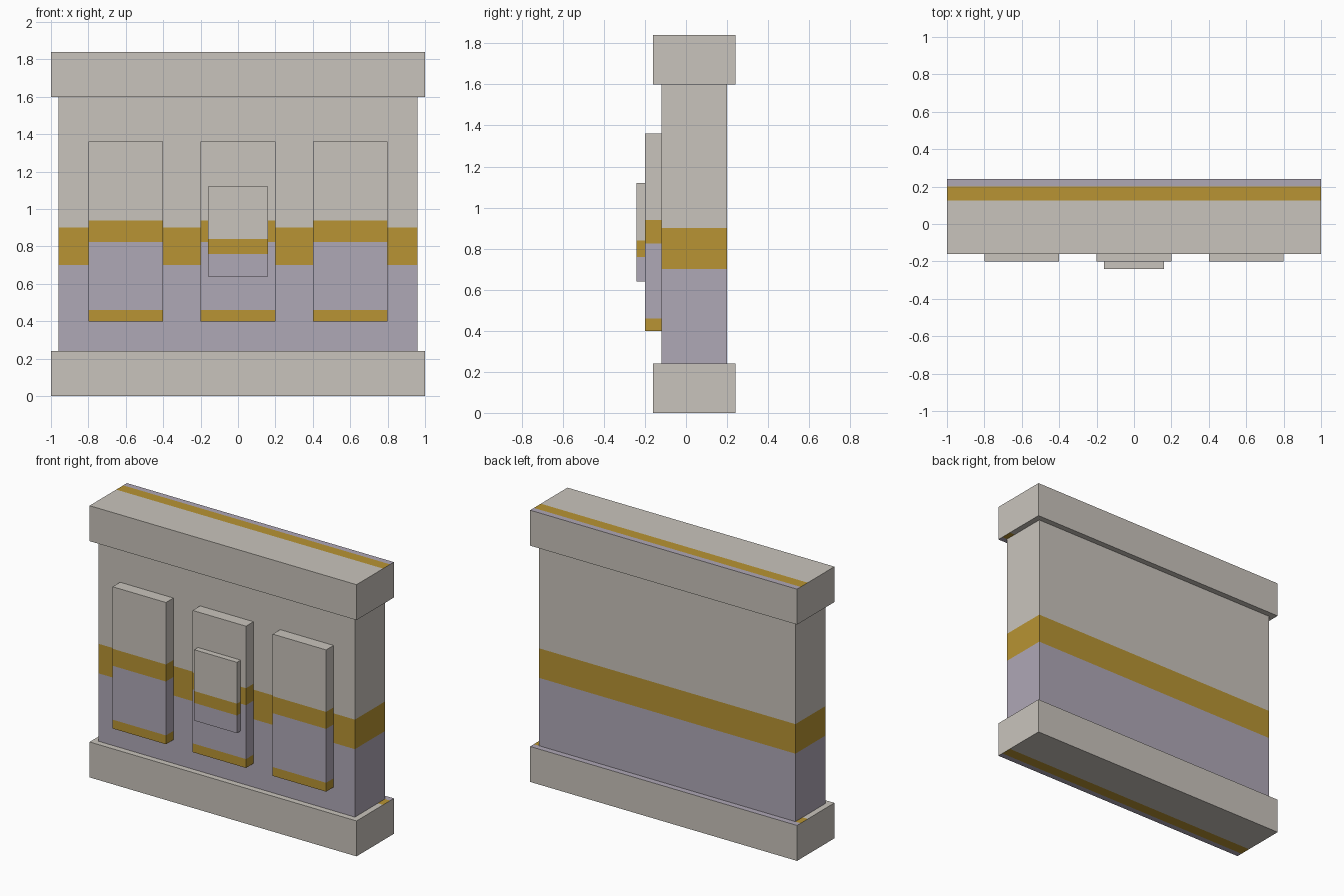
import bpy
import bmesh
from mathutils import Vector

cube = bpy.data.objects.get("Cube")
if cube:
    bpy.data.objects.remove(cube, do_unlink=True)


def make_material(name, rgb):
    mat = bpy.data.materials.new(name)
    mat.use_nodes = True
    mat.diffuse_color = (*rgb, 1)
    mat.node_tree.nodes["Principled BSDF"].inputs["Base Color"].default_value = (*rgb, 1)
    return mat


STONE, GOLD, LAVENDER = range(3)
MATERIALS = [
    make_material("pale stone", (0.584, 0.552, 0.503)),
    make_material("gold", (0.479, 0.296, 0.033)),
    make_material("lavender grey", (0.429, 0.392, 0.468)),
]


def box(name, low, high, cuts, axis, rule):
    """Box split across one axis at the cuts, with colours picked by rule(centre, normal)."""
    low, high = Vector(low), Vector(high)
    bm = bmesh.new()
    bmesh.ops.create_cube(bm, size=1)
    for v in bm.verts:
        v.co = (low + high) / 2 + v.co * (high - low)
    normal = Vector((0, 0, 0))
    normal[axis] = 1
    for cut in cuts:
        bmesh.ops.bisect_plane(bm, geom=bm.verts[:] + bm.edges[:] + bm.faces[:],
                               plane_co=normal * cut, plane_no=normal)
    bm.normal_update()
    for f in bm.faces:
        f.material_index = rule(f.calc_center_median(), f.normal)
    mesh = bpy.data.meshes.new(name)
    bm.to_mesh(mesh)
    bm.free()
    for mat in MATERIALS:
        mesh.materials.append(mat)
    obj = bpy.data.objects.new(name, mesh)
    bpy.context.collection.objects.link(obj)
    return obj


def height_bands(cuts, colours):
    """Upright faces take the colour of their height band; tops and undersides are stone."""
    def rule(centre, normal):
        if abs(normal.z) > 0.5:
            return STONE
        return colours[sum(centre.z > c for c in cuts)]
    return rule


def slab_rule(centre, normal):
    """Striped along the back edge on top and along the front edge underneath."""
    if abs(normal.z) < 0.5:
        return STONE
    y = centre.y if normal.z > 0 else 0.08 - centre.y
    return LAVENDER if y > 0.2 else GOLD if y > 0.125 else STONE


# Base and top slabs
for name, z in (("base_slab", 0), ("top_slab", 1.6)):
    box(name, (-1, -0.16, z), (1, 0.24, z + 0.24),
        (-0.12, -0.045, 0.125, 0.2), 1, slab_rule)

# Main wall
cuts = (0.70, 0.90)
box("wall", (-0.96, -0.12, 0.24), (0.96, 0.2, 1.6), cuts, 2,
    height_bands(cuts, (LAVENDER, GOLD, STONE)))

# Three raised panels on the front
cuts = (0.46, 0.825, 0.94)
for name, x in (("right_panel", -0.6), ("middle_panel", 0), ("left_panel", 0.6)):
    box(name, (x - 0.2, -0.2, 0.4), (x + 0.2, -0.12, 1.36), cuts, 2,
        height_bands(cuts, (GOLD, LAVENDER, GOLD, STONE)))

# Small plaque on the middle panel
cuts = (0.76, 0.84)
box("plaque", (-0.16, -0.24, 0.64), (0.16, -0.2, 1.12), cuts, 2,
    height_bands(cuts, (LAVENDER, GOLD, STONE)))
